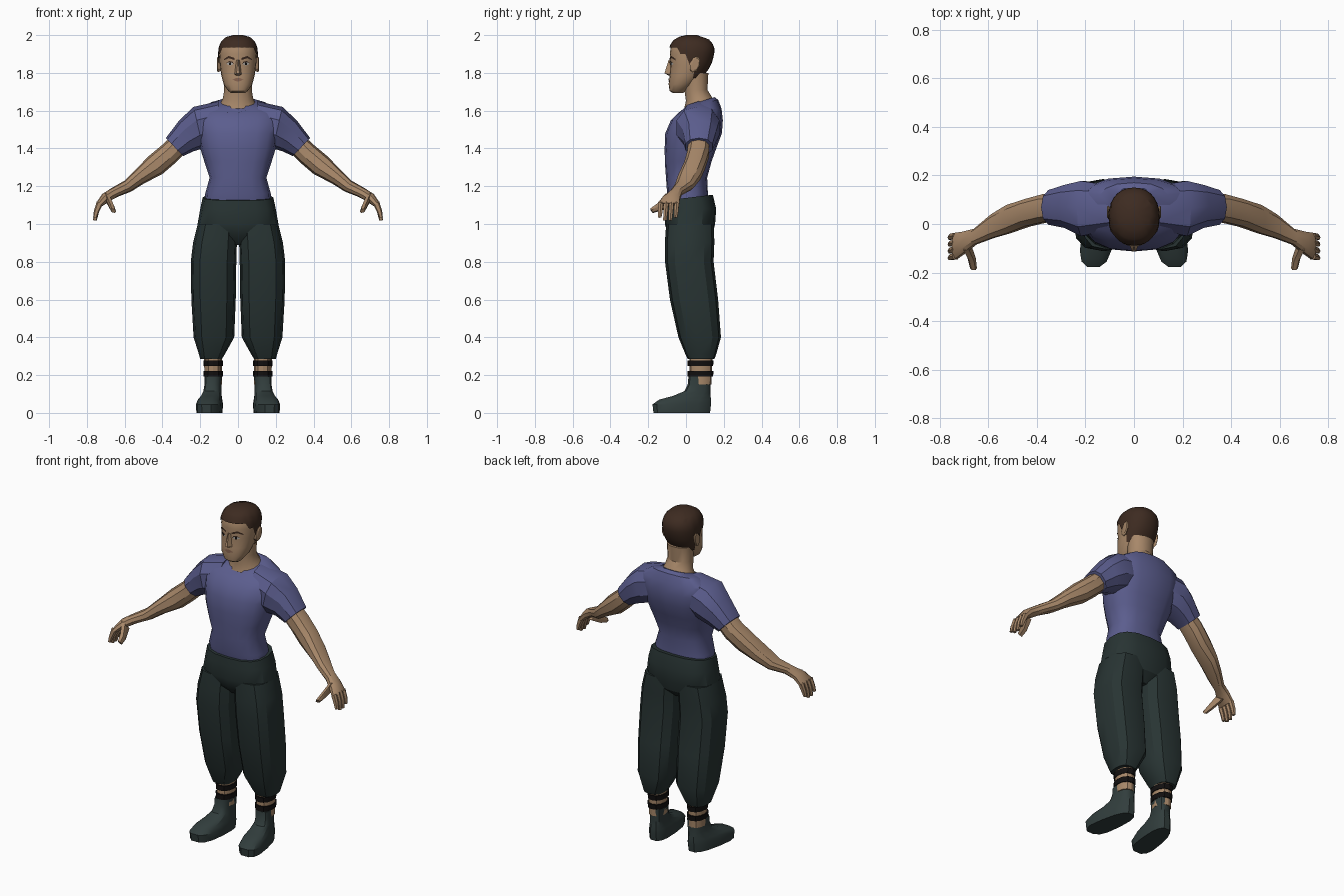
import bpy, bmesh, math
from mathutils import Vector


def material(name, rgb):
    m = bpy.data.materials.new(name)
    m.diffuse_color = (*rgb, 1)
    return m


SHIRT = material("blue_shirt", (.105, .11, .27))
PANTS = material("dark_green_cloth", (.021, .034, .033))
SHOE = material("grey_green_shoe", (.031, .047, .046))
SKIN = material("skin", (.39, .245, .142))
HAIR = material("brown_hair", (.047, .024, .015))
BLACK = material("black_band", (.006, .005, .005))
LIP = material("lip", (.23, .12, .075))
EYE = material("eye_white", (.42, .40, .37))


def build(name, verts, faces, mat, mirror=False):
    me = bpy.data.meshes.new(name)
    me.from_pydata([tuple(v) for v in verts], [], faces)
    bm = bmesh.new()
    bm.from_mesh(me)
    bmesh.ops.recalc_face_normals(bm, faces=bm.faces)
    bm.to_mesh(me)
    bm.free()
    me.materials.append(mat)
    ob = bpy.data.objects.new(name, me)
    bpy.context.collection.objects.link(ob)
    if mirror:
        ob.modifiers.new("mirror", 'MIRROR').use_mirror_merge = False
    return ob


def power(v, k):
    return math.copysign(abs(v) ** (2 / k), v)


def loft(name, rings, mat, n=14, k=2.4, mirror=False, caps=True, shape=None):
    """Skin over rings of (centre, half axis u, half axis v)."""
    verts = []
    for c, u, v in rings:
        for i in range(n):
            a = 2 * math.pi * i / n
            verts.append(Vector(c) + Vector(u) * power(math.cos(a), k) + Vector(v) * power(math.sin(a), k))
    if shape:
        verts = [shape(p) for p in verts]
    faces = [(r * n + i, r * n + (i + 1) % n, (r + 1) * n + (i + 1) % n, (r + 1) * n + i)
             for r in range(len(rings) - 1) for i in range(n)]
    if caps:
        faces += [tuple(range(n)), tuple(range((len(rings) - 1) * n, len(rings) * n))]
    return build(name, verts, faces, mat, mirror)


def level(z, x0, x1, yf, yb, tilt=0):
    """Horizontal ring between x and y limits, rising towards the back by tilt."""
    h = (yb - yf) / 2
    return ((x0 + x1) / 2, (yf + yb) / 2, z), ((x1 - x0) / 2, 0, 0), (0, h, tilt * h)


def wide(z, rx, yf, yb, tilt=0):
    return level(z, -rx, rx, yf, yb, tilt)


def limb(xt, zt, xb, zb, yf, yb):
    """Ring across a sloping limb, from its top point to its bottom point."""
    return (((xt + xb) / 2, (yf + yb) / 2, (zt + zb) / 2),
            ((xt - xb) / 2, 0, (zt - zb) / 2), (0, (yb - yf) / 2, 0))


# Shirt body with a V neck
def v_neck(p):
    if p.z > 1.6 and abs(p.x) < .005 and p.y < .02:
        p.z -= .018
    return p


loft("shirt_body", [
    wide(1.10, .172, -.085, .11), wide(1.16, .174, -.1, .116), wide(1.245, .15, -.106, .112),
    wide(1.33, .178, -.112, .135), wide(1.40, .2, -.113, .16), wide(1.48, .215, -.11, .19),
    wide(1.55, .23, -.08, .195), wide(1.60, .215, -.04, .188, .1), wide(1.635, .15, -.015, .17, .25),
    wide(1.647, .093, -.005, .15, .32)], SHIRT, 16, 2.5, shape=v_neck)

# Sleeves
loft("sleeve", [
    limb(.10, 1.65, .13, 1.42, -.03, .165), limb(.235, 1.62, .185, 1.40, -.055, .182),
    limb(.31, 1.55, .235, 1.385, -.02, .165), limb(.382, 1.455, .29, 1.36, -.006, .143)],
    SHIRT, 10, 2.3, True)

# Bare arms down to the knuckles
loft("arm", [
    limb(.34, 1.475, .27, 1.385, .01, .125), limb(.40, 1.42, .33, 1.325, .005, .125),
    limb(.475, 1.357, .40, 1.265, -.012, .105), limb(.54, 1.29, .50, 1.213, -.042, .08),
    limb(.60, 1.23, .565, 1.172, -.06, .042), limb(.67, 1.19, .635, 1.145, -.085, -.018),
    limb(.72, 1.158, .685, 1.118, -.125, -.03), limb(.75, 1.112, .718, 1.094, -.148, -.034)],
    SKIN, 10, 2.3, True)

# Fingers and thumb
for i, tip in enumerate((1.035, 1.02, 1.02, 1.035)):
    y = -.049 - .028 * i
    loft("finger", [
        limb(.748, 1.118, .718, 1.098, y - .014, y + .014),
        limb(.763, 1.07, .736, 1.062, y - .016, y + .01),
        limb(.767, tip, .748, tip - .002, y - .017, y + .004)], SKIN, 6, 2.5, True)
loft("thumb", [
    ((.69, -.085, 1.135), (.02, 0, .012), (0, .024, -.024)),
    ((.668, -.14, 1.09), (.017, 0, .006), (0, .014, -.017)),
    ((.66, -.183, 1.07), (.014, 0, .004), (0, .007, -.011))], SKIN, 6, 2.5, True)

# Trousers: hips and two baggy legs
loft("trouser_hips", [
    wide(.89, .06, -.045, .09), wide(.94, .17, -.095, .14), wide(1.0, .214, -.112, .154),
    wide(1.08, .2, -.11, .16), wide(1.14, .187, -.106, .142, .12)], PANTS, 16, 2.6)
loft("trouser_leg", [
    level(.285, .085, .2, .01, .15), level(.31, .07, .207, -.003, .16), level(.40, .02, .235, -.04, .185),
    level(.6, .012, .247, -.085, .17), level(.8, .009, .25, -.111, .146), level(.9, .006, .238, -.112, .15),
    level(1.0, .005, .213, -.105, .148)], PANTS, 12, 2.7, True)

# Ankles with bands
loft("ankle", [level(.15, .085, .177, .02, .135), level(.31, .085, .18, .017, .14)], SKIN, 12, 2.2, True)
for z in (.193, .247):
    loft("ankle_band", [level(z, .08, .182, .009, .143), level(z + .03, .079, .184, .008, .147)],
         BLACK, 12, 2.2, True)


# Shoes, splayed outwards and wider at the toe
def splay(p):
    return Vector((.14 + (p.x - .14) * (1 - .9 * p.y) - p.y * .13, p.y, p.z))


loft("shoe", [
    level(0, .083, .205, -.175, .13), level(.045, .08, .207, -.18, .135), level(.07, .085, .202, -.145, .135),
    level(.09, .09, .195, -.07, .132), level(.115, .094, .19, -.01, .13), level(.15, .094, .187, .008, .13),
    level(.192, .091, .187, .012, .132)], SHOE, 14, 2.8, True, shape=splay)

# Neck
loft("neck", [
    wide(1.635, .096, -.012, .145, .32), wide(1.665, .08, -.002, .135, .2),
    wide(1.71, .073, -.01, .115), wide(1.80, .076, -.01, .12)], SKIN, 14, 2.1)

# Head, given as height, half width, front, back
HEAD = [(1.693, .036, -.07, -.015), (1.705, .052, -.087, .0), (1.74, .076, -.092, .045),
        (1.785, .088, -.087, .09), (1.84, .096, -.083, .125), (1.90, .1, -.086, .142),
        (1.94, .096, -.08, .142), (1.968, .08, -.06, .122), (1.985, .055, -.028, .09), (1.992, .02, .01, .05)]
loft("head", [wide(*r) for r in HEAD], SKIN, 20, 2.2)


def head_at(z):
    for a, b in zip(HEAD, HEAD[1:]):
        if z <= b[0]:
            t = (z - a[0]) / (b[0] - a[0])
            return [p + (q - p) * t for p, q in zip(a, b)]
    return HEAD[-1]


# Hair cap: low at the nape, around the ears, high on the forehead
def hairline(y):
    if y < -.04:
        return 1.935
    if y < .025:
        return 1.90
    return 1.84 if y < .07 else 1.772


N, ROWS = 28, 9
verts = []
for j in range(ROWS):
    for i in range(N):
        a = 2 * math.pi * i / N
        c, s = power(math.cos(a), 2.2), power(math.sin(a), 2.2)
        low = hairline(.03 + .113 * s)
        z = low + (1.992 - low) * (j / (ROWS - 1)) ** .7
        _, rx, yf, yb = head_at(z)
        verts.append(((rx + .006) * c, (yf + yb) / 2 + ((yb - yf) / 2 + .008) * s,
                      z + .008 * max(0, (z - 1.94) / .052)))
faces = [(j * N + i, j * N + (i + 1) % N, (j + 1) * N + (i + 1) % N, (j + 1) * N + i)
         for j in range(ROWS - 1) for i in range(N)]
build("hair", verts, faces + [tuple(range((ROWS - 1) * N, ROWS * N))], HAIR)


# Thin face plates laid on the head surface
def plate(name, points, mat, lift=.003, mirror=True):
    out = []
    for x, z in points:
        _, rx, yf, yb = head_at(z)
        y = (yf + yb) / 2 - (yb - yf) / 2 * (1 - abs(x / rx) ** 2.2) ** (1 / 2.2)
        out.append((x, y - lift, z))
    build(name, out, [tuple(range(len(out)))], mat, mirror)


plate("eyebrow", [(.018, 1.868), (.05, 1.878), (.075, 1.866), (.074, 1.874), (.05, 1.89), (.018, 1.879)], HAIR)
plate("eye", [(.024, 1.846), (.04, 1.839), (.056, 1.844), (.062, 1.85), (.045, 1.857), (.03, 1.854)], EYE)
plate("iris", [(.037, 1.841), (.047, 1.841), (.048, 1.855), (.037, 1.855)], BLACK, .005)
plate("eyelid", [(.022, 1.848), (.031, 1.854), (.045, 1.857), (.065, 1.85), (.046, 1.863), (.03, 1.860)], HAIR, .006)
plate("lips", [(-.03, 1.764), (0, 1.753), (.03, 1.764), (.01, 1.773), (-.01, 1.773)], LIP, .004, False)

# Nose
build("nose", [(-.009, -.08, 1.868), (.009, -.08, 1.868), (0, -.092, 1.868), (-.02, -.08, 1.79),
               (.02, -.08, 1.79), (-.008, -.114, 1.798), (.008, -.114, 1.798), (0, -.09, 1.785)],
      [(0, 2, 5, 3), (1, 4, 6, 2), (2, 6, 5), (3, 5, 7), (5, 6, 7), (6, 4, 7), (0, 1, 2)], SKIN)

# Ears
loft("ear", [
    ((.09, .04, 1.842), (0, .016, .03), (0, .012, -.004)),
    ((.106, .048, 1.845), (0, .012, .042), (0, .026, -.006)),
    ((.111, .05, 1.846), (0, .01, .034), (0, .019, -.005))], SKIN, 8, 2.1, True)

# Smooth shading with crisp edges
bpy.ops.object.select_all(action='SELECT')
bpy.context.view_layer.objects.active = bpy.context.selected_objects[0]
bpy.ops.object.shade_smooth_by_angle(angle=math.radians(32))
